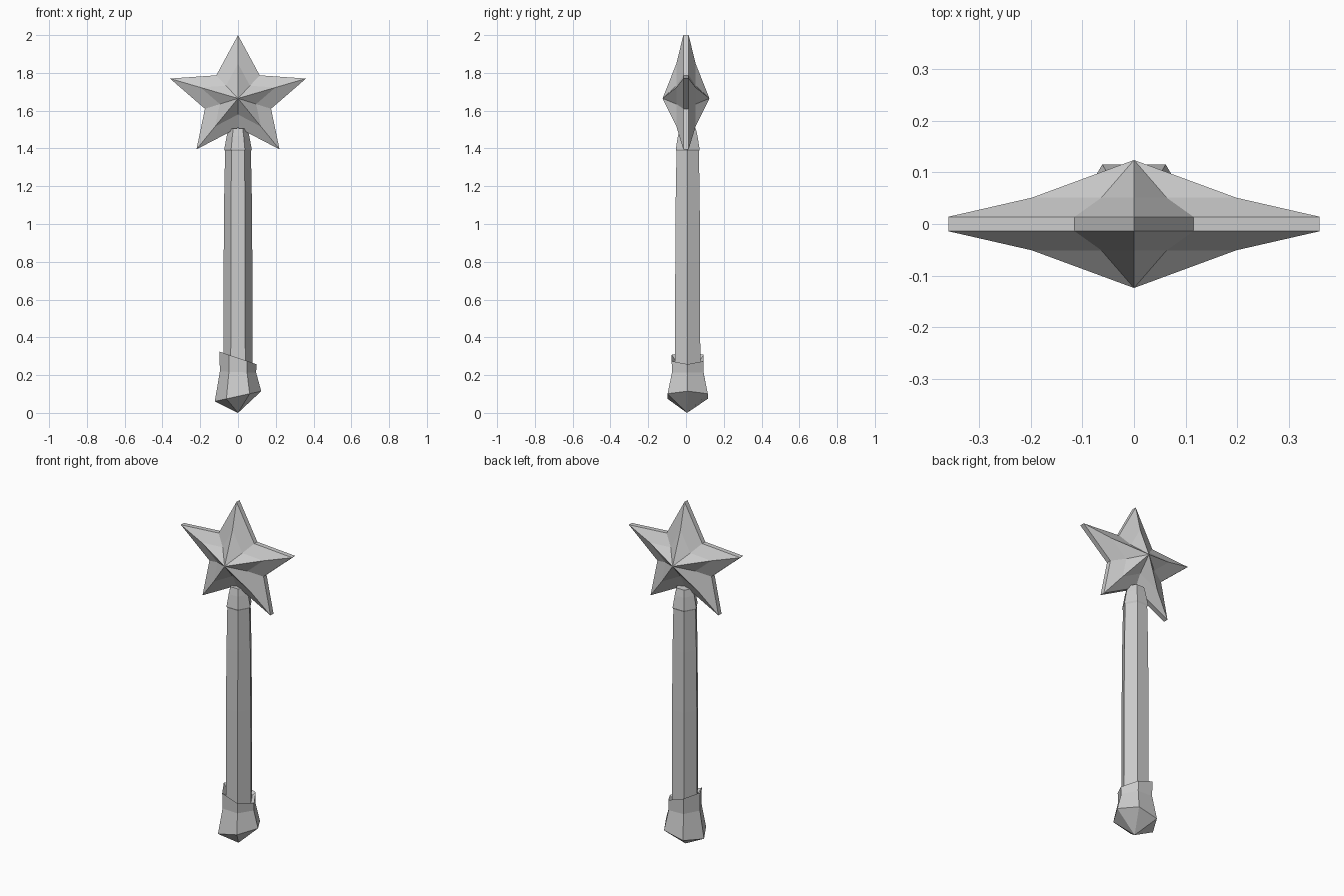
import bpy, bmesh, math

if "Cube" in bpy.data.objects:
    bpy.data.objects.remove(bpy.data.objects["Cube"])


def finish(bm, name):
    bmesh.ops.recalc_face_normals(bm, faces=bm.faces)
    mesh = bpy.data.meshes.new(name)
    bm.to_mesh(mesh)
    bm.free()
    obj = bpy.data.objects.new(name, mesh)
    bpy.context.collection.objects.link(obj)
    return obj


def bridge(bm, a, b):
    n = len(a)
    for i in range(n):
        j = (i + 1) % n
        bm.faces.new((a[i], a[j], b[j], b[i]))


def fan(bm, ring, tip):
    for i in range(len(ring)):
        bm.faces.new((ring[i], ring[(i + 1) % len(ring)], tip))


def hex_rings(bm, rings, cy=0.009):
    """Stack of six-sided rings (z, radius, slope of z along x)."""
    out = []
    for k, (z, r, slope) in enumerate(rings):
        ring = []
        for i in range(6):
            a = i * math.pi / 3
            x = r * math.cos(a)
            ring.append(bm.verts.new((x, cy + r * math.sin(a), z + slope * x)))
        out.append(ring)
        if k:
            bridge(bm, out[-2], ring)
    return out


# Handle: slightly tapered hexagonal shaft
bm = bmesh.new()
r = hex_rings(bm, [(0.2, 0.077, 0), (0.8, 0.076, 0), (1.15, 0.073, 0), (1.40, 0.068, 0)])
bm.faces.new(r[0])
bm.faces.new(r[-1])
finish(bm, "handle")

# Collar between handle and star
bm = bmesh.new()
r = hex_rings(bm, [(1.385, 0.068, 0), (1.395, 0.073, 0), (1.465, 0.060, 0), (1.505, 0.050, 0)])
bm.faces.new(r[0])
bm.faces.new(r[-1])
finish(bm, "collar")

# Pommel: flared hexagonal cap with a slanted rim and pointed base
bm = bmesh.new()
r = hex_rings(bm, [(0.088, 0.123, 0.22), (0.216, 0.096, -0.03),
                   (0.291, 0.098, -0.34), (0.268, 0.076, -0.30)])
fan(bm, r[0], bm.verts.new((0, 0.005, 0)))
bm.faces.new(r[-1])
finish(bm, "pommel")

# Star: rim outline, a half-way loop and a raised centre on both sides
cz = 1.665
half = [(0, 2.0), (0.115, 1.787), (0.36, 1.77), (0.175, 1.61), (0.22, 1.395), (0, 1.51)]
outline = half + [(-x, z) for x, z in half[-2:0:-1]]
bm = bmesh.new()


def star_ring(scale, y):
    return [bm.verts.new((x * scale, y, cz + (z - cz) * scale)) for x, z in outline]


rims = []
for s in (-1, 1):
    rim, mid = star_ring(1, 0.014 * s), star_ring(0.55, 0.051 * s)
    bridge(bm, rim, mid)
    fan(bm, mid, bm.verts.new((0, 0.124 * s, cz)))
    rims.append(rim)
bridge(bm, *rims)
finish(bm, "star")
